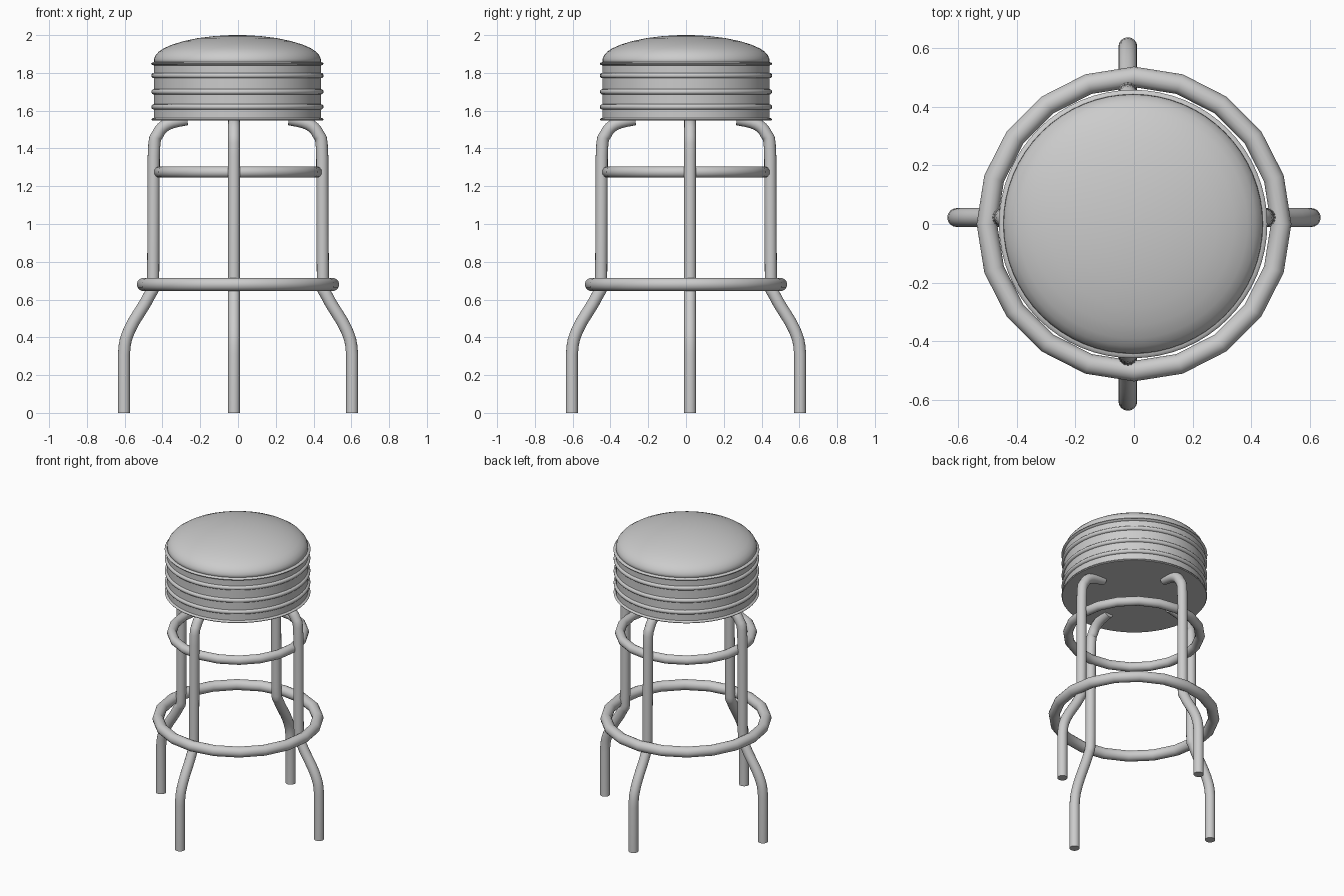
import bpy, math
from math import sin, cos, pi, radians

if "Cube" in bpy.data.objects:
    bpy.data.objects.remove(bpy.data.objects["Cube"])


def finish(ob, angle=40):
    bpy.ops.object.select_all(action='DESELECT')
    ob.select_set(True)
    bpy.context.view_layer.objects.active = ob
    bpy.ops.object.shade_smooth_by_angle(angle=radians(angle))


def mesh_object(name, verts, faces):
    me = bpy.data.meshes.new(name)
    me.from_pydata(verts, [], faces)
    ob = bpy.data.objects.new(name, me)
    bpy.context.collection.objects.link(ob)
    return ob


def lathe(name, profile, segs, closed=False):
    """Spin an (r, z) profile about z; open profiles get flat or pointed ends."""
    n = len(profile)
    verts = [(r * cos(2 * pi * s / segs), r * sin(2 * pi * s / segs), z)
             for s in range(segs) for r, z in profile]
    faces = []
    for s in range(segs):
        a, b = s * n, ((s + 1) % segs) * n
        for i in range(n if closed else n - 1):
            j = (i + 1) % n
            faces.append((a + i, b + i, b + j, a + j))
    if not closed:
        faces.append([s * n for s in reversed(range(segs))])
        faces.append([s * n + n - 1 for s in range(segs)])
    return mesh_object(name, verts, faces)


def ring(name, major, minor, z, sides=14):
    """Coarse 20-sided tube ring."""
    prof = [(major + minor * cos(2 * pi * i / sides),
             z + minor * sin(2 * pi * i / sides)) for i in range(sides)]
    ob = lathe(name, prof, 20, closed=True)
    finish(ob)
    return ob


def smooth_path(pts, steps=4):
    """Round the corners of a path by Catmull-Rom interpolation."""
    out = []
    for i in range(len(pts) - 1):
        p0, p1, p2 = pts[max(i - 1, 0)], pts[i], pts[i + 1]
        p3 = pts[min(i + 2, len(pts) - 1)]
        long_run = math.dist(p1, p2) > 0.28
        for k in range(1 if long_run else steps):
            t = k / steps
            out.append(tuple(0.5 * (2 * b + (c - a) * t + (2 * a - 5 * b + 4 * c - d) * t * t
                                    + (3 * b - a - 3 * c + d) * t ** 3)
                             for a, b, c, d in zip(p0, p1, p2, p3)))
    return out + [pts[-1]]


def leg(name, path, radius, angle, loc, sides=16):
    """Bent tube in the xz plane, turned about z and moved into place."""
    verts, faces, n = [], [], len(path)
    for i, (x, z) in enumerate(path):
        a, b = path[max(i - 1, 0)], path[min(i + 1, n - 1)]
        d = math.dist(a, b)
        nx, nz = (b[1] - a[1]) / d, -(b[0] - a[0]) / d
        if i == 0:
            nx, nz = 1, 0
        for s in range(sides):
            u, v = radius * cos(2 * pi * s / sides), radius * sin(2 * pi * s / sides)
            verts.append((x + nx * u, v, z + nz * u))
    for i in range(n - 1):
        for s in range(sides):
            t = (s + 1) % sides
            faces.append((i * sides + s, i * sides + t, (i + 1) * sides + t, (i + 1) * sides + s))
    faces.append(list(reversed(range(sides))))
    faces.append(list(range((n - 1) * sides, n * sides)))
    ob = mesh_object(name, verts, faces)
    ob.rotation_euler.z = angle
    ob.location = loc
    finish(ob)


# Seat band: cylinder with raised round beads and flat underside
band = [(0.452, 1.548), (0.456, 1.553), (0.452, 1.559), (0.443, 1.562)]
for zc in (1.62, 1.70, 1.786):
    band += [(0.443 + 0.013 * sin(pi * k / 6), zc - 0.014 * cos(pi * k / 6)) for k in range(7)]
band += [(0.443, 1.84), (0.452, 1.843), (0.457, 1.849), (0.452, 1.855), (0.441, 1.857)]
seat_band = lathe("seat_band", band, 64)
seat_band.location.x = -0.003
finish(seat_band)

# Domed cushion
dome = [(0.43, 1.845), (0.442, 1.86), (0.441, 1.875), (0.434, 1.892), (0.417, 1.912), (0.39, 1.93),
        (0.345, 1.95), (0.285, 1.968), (0.21, 1.984), (0.13, 1.994), (0.06, 1.999), (0.01, 2.0)]
cushion = lathe("seat_cushion", dome, 64)
cushion.location.x = -0.003
finish(cushion, 60)

# Foot ring and upper brace ring
ring("foot_ring", 0.501, 0.035, 0.68)
ring("brace_ring", 0.415, 0.03, 1.275)

# Four bent tube legs
leg_path = smooth_path([(0.604, 0), (0.604, 0.31), (0.572, 0.445), (0.47, 0.62),
                        (0.449, 0.73), (0.446, 1.36), (0.425, 1.475), (0.37, 1.53), (0.27, 1.555)])
for name, ang, loc in (("right_leg", 0, (0, 0.022, 0)), ("back_leg", pi / 2, (-0.021, 0, 0)),
                       ("left_leg", pi, (0, 0.022, 0)), ("front_leg", -pi / 2, (-0.021, 0, 0))):
    leg(name, leg_path, 0.032, ang, loc)
